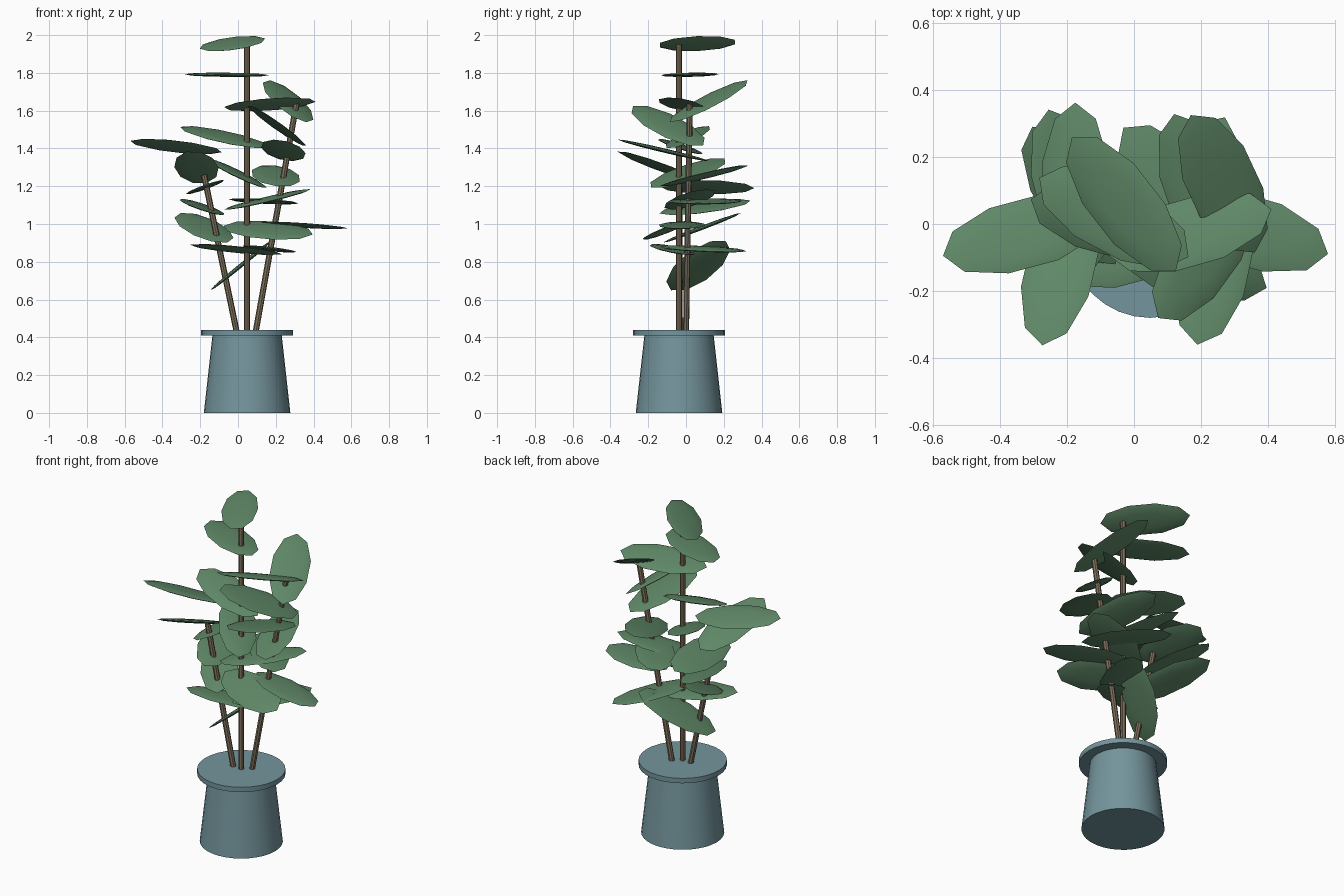
import bpy, bmesh, math
from mathutils import Vector, Matrix

cube = bpy.data.objects.get("Cube")
if cube:
    bpy.data.objects.remove(cube, do_unlink=True)


def material(name, rgb):
    mat = bpy.data.materials.new(name)
    mat.use_nodes = True
    mat.diffuse_color = (*rgb, 1)
    mat.node_tree.nodes["Principled BSDF"].inputs["Base Color"].default_value = (*rgb, 1)
    return mat


LEAF = material("leaf green", (0.115, 0.245, 0.135))
STEM = material("stem brown", (0.21, 0.165, 0.105))
POT = material("pot blue grey", (0.175, 0.30, 0.335))


def finish(name, bm, mat):
    """Turn a bmesh into a shaded object."""
    mesh = bpy.data.meshes.new(name)
    bm.to_mesh(mesh)
    bm.free()
    mesh.materials.append(mat)
    obj = bpy.data.objects.new(name, mesh)
    bpy.context.collection.objects.link(obj)
    bpy.ops.object.select_all(action="DESELECT")
    obj.select_set(True)
    bpy.context.view_layer.objects.active = obj
    bpy.ops.object.shade_smooth_by_angle(angle=math.radians(40))
    return obj


def cylinder(name, start, end, r1, r2, sides, mat):
    """Capped, tapered tube between two points."""
    start, end = Vector(start), Vector(end)
    axis = end - start
    turn = axis.to_track_quat("Z", "Y").to_matrix().to_4x4()
    bm = bmesh.new()
    bmesh.ops.create_cone(bm, cap_ends=True, segments=sides, radius1=r1, radius2=r2,
                          depth=axis.length,
                          matrix=Matrix.Translation((start + end) / 2) @ turn)
    return finish(name, bm, mat)


def leaf(name, x, y, z, yaw, slope_x, slope_y):
    """Flattened ten-sided lens lying on a sloped plane."""
    c, s = math.cos(math.radians(yaw)), math.sin(math.radians(yaw))
    along = Vector((c, s, c * slope_x + s * slope_y)).normalized()
    normal = Vector((-slope_x, -slope_y, 1)).normalized()
    across = normal.cross(along)
    frame = Matrix((along, across, normal)).transposed().to_4x4()
    size = Matrix.Diagonal((0.252, 0.11, 0.011, 1))
    # half a step of twist leaves a blunt edge at each tip
    twist = Matrix.Rotation(math.radians(18), 4, "Z")
    bm = bmesh.new()
    bmesh.ops.create_uvsphere(bm, u_segments=10, v_segments=6, radius=1,
                              matrix=Matrix.Translation((x, y, z)) @ frame @ size @ twist)
    return finish(name, bm, LEAF)


# pot: tapered body and overhanging rim
PX, PY = 0.048, -0.037
cylinder("pot_body", (PX, PY, 0), (PX, PY, 0.415), 0.229, 0.183, 32, POT)
cylinder("pot_rim", (PX, PY, 0.41), (PX, PY, 0.44), 0.243, 0.243, 32, POT)

# stems
for name, base, tip in (
    ("middle_stem", (PX, PY, 0.42), (PX, PY, 1.95)),
    ("right_stem", (-0.005, -0.033, 0.42), (-0.18, -0.035, 1.26)),
    ("left_stem", (0.092, 0.0, 0.42), (0.31, 0.02, 1.64)),
):
    cylinder(name, base, tip, 0.016, 0.016, 8, STEM)

# leaves: centre, heading in degrees, slope along x and y
leaves = {
    "middle": (
        (-0.03, 0.06, 1.955, -52, 0.32, 0.23),
        (-0.06, 0.02, 1.79, -28, 0.0, 0.02),
        (-0.07, 0.01, 1.46, -15, -0.15, 0.29),
        (-0.01, 0.01, 1.27, -54, -0.38, 0.12),
        (0.137, 0.10, 1.12, -48, -0.09, -0.05),
        (-0.01, -0.07, 0.865, 15, -0.07, -0.13),
        (0.015, 0.065, 0.78, 42, 0.80, 0.02),
    ),
    "left": (
        (0.168, -0.025, 1.633, 16, 0.14, -0.29),
        (0.265, 0.12, 1.65, -65, -0.35, 0.38),
        (0.207, -0.095, 1.52, 54, -0.58, -0.14),
        (0.24, -0.12, 1.39, 78, -0.03, -0.23),
        (0.20, 0.095, 1.255, -71, 0.12, 0.27),
        (0.155, 0.02, 1.13, 22, 0.20, 0.10),
        (0.337, -0.02, 0.993, -16, -0.08, -0.06),
        (0.16, -0.105, 0.967, -20, 0.07, 0.46),
        (0.165, 0.09, 0.868, 65, -0.10, -0.01),
    ),
    "right": (
        (-0.328, -0.03, 1.41, 15, -0.05, -0.28),
        (-0.22, -0.13, 1.30, 77, 0.19, -0.40),
        (-0.175, 0.11, 1.195, 90, 0.36, -0.02),
        (-0.19, 0.10, 1.09, -75, -0.27, 0.07),
        (-0.18, 0.085, 0.98, -59, -0.02, 0.37),
    ),
}
for side, group in leaves.items():
    for i, spec in enumerate(group, 1):
        leaf(f"{side}_leaf_{i}", *spec)
